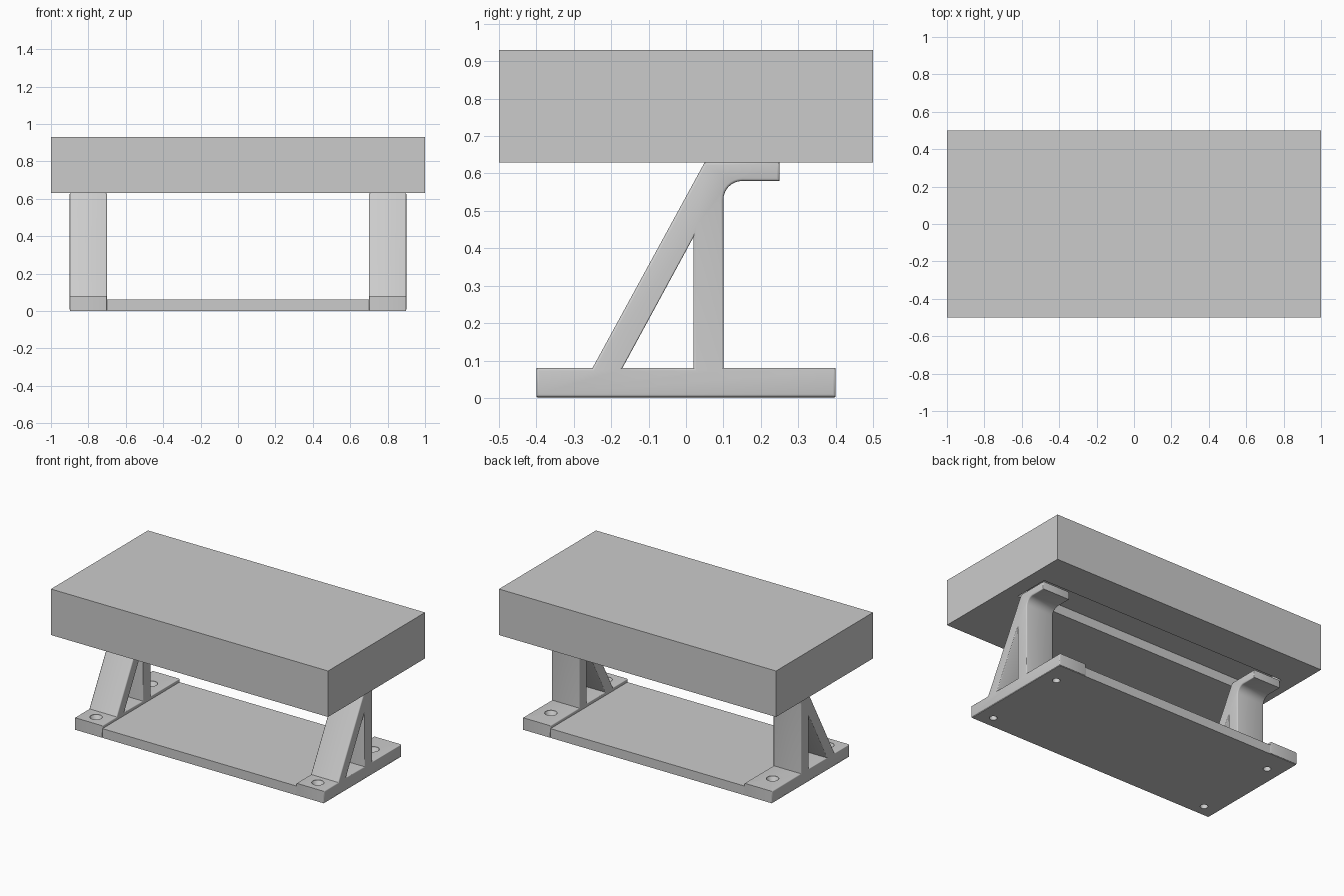
import bpy, bmesh, math
from mathutils import Matrix

if "Cube" in bpy.data.objects:
    bpy.data.objects.remove(bpy.data.objects["Cube"])

grey = bpy.data.materials.new("light grey")
grey.use_nodes = True
colour = (0.6, 0.6, 0.6, 1)
grey.diffuse_color = colour
grey.node_tree.nodes["Principled BSDF"].inputs["Base Color"].default_value = colour

BEVEL = 0.007
HOLES = [(sx * 0.8, y) for sx in (-1, 1) for y in (-0.32, 0.25)]


def add_mesh(name, mesh):
    obj = bpy.data.objects.new(name, mesh)
    bpy.context.collection.objects.link(obj)
    mesh.materials.clear()
    mesh.materials.append(grey)
    return obj


def box(name, x, y, z):
    """Box from three (low, high) ranges."""
    bm = bmesh.new()
    bmesh.ops.create_cube(bm, size=1)
    for v in bm.verts:
        v.co = [r[0] if c < 0 else r[1] for c, r in zip(v.co, (x, y, z))]
    mesh = bpy.data.meshes.new(name)
    bm.to_mesh(mesh)
    bm.free()
    return add_mesh(name, mesh)


def screw_hole_cutter(rings, sides=32):
    """Turned countersunk plugs, one at every screw position."""
    bm = bmesh.new()
    for cx, cy in HOLES:
        loops = [[bm.verts.new((cx + r * math.cos(math.tau * i / sides),
                                cy + r * math.sin(math.tau * i / sides), z))
                  for i in range(sides)] for r, z in rings]
        bm.faces.new(loops[0][::-1])
        bm.faces.new(loops[-1])
        for a, b in zip(loops, loops[1:]):
            for i in range(sides):
                j = (i + 1) % sides
                bm.faces.new((a[i], a[j], b[j], b[i]))
    mesh = bpy.data.meshes.new("screw_hole_cutter")
    bm.to_mesh(mesh)
    bm.free()
    return add_mesh("screw_hole_cutter", mesh)


def cut(obj, cutter):
    mod = obj.modifiers.new("cut", 'BOOLEAN')
    mod.operation = 'DIFFERENCE'
    mod.solver = 'EXACT'
    mod.object = cutter
    cutter.hide_render = True
    cutter.hide_set(True)


def bracket_mesh(outlines, width):
    """Extrude a side profile with rounded rims, centred on x = 0."""
    curve = bpy.data.curves.new("bracket_profile", 'CURVE')
    curve.dimensions = '2D'
    curve.fill_mode = 'BOTH'
    curve.extrude = width / 2 - BEVEL
    curve.bevel_depth = BEVEL
    curve.bevel_resolution = 2
    curve.offset = -BEVEL
    for points in outlines:
        spline = curve.splines.new('POLY')
        spline.points.add(len(points) - 1)
        for p, (y, z) in zip(spline.points, points):
            p.co = (y, z, 0, 1)
        spline.use_cyclic_u = True
    helper = bpy.data.objects.new("bracket_profile", curve)
    bpy.context.collection.objects.link(helper)
    deps = bpy.context.evaluated_depsgraph_get()
    mesh = bpy.data.meshes.new_from_object(helper.evaluated_get(deps))
    bpy.data.objects.remove(helper)
    # Stand the profile up: drawn axes become y and z, depth becomes x
    mesh.transform(Matrix(((0, 0, 1, 0), (1, 0, 0, 0), (0, 1, 0, 0), (0, 0, 0, 1))))
    bm = bmesh.new()
    bm.from_mesh(mesh)
    bmesh.ops.remove_doubles(bm, verts=bm.verts, dist=0.0001)
    bmesh.ops.recalc_face_normals(bm, faces=bm.faces)
    bm.to_mesh(mesh)
    bm.free()
    return mesh


# Bracket side profile: foot, sloping brace, upright post, top tab with fillet
fillet = [(0.15 - 0.05 * math.sin(a), 0.53 + 0.05 * math.cos(a))
          for a in (math.pi / 2 * i / 8 for i in range(9))]
outer = [(-0.4, 0.003), (0.4, 0.003), (0.4, 0.08), (0.1, 0.08)] + fillet[::-1] + [
    (0.25, 0.58), (0.25, 0.63), (0.05, 0.63), (-0.25, 0.08), (-0.4, 0.08)]
window = [(-0.17, 0.08), (0.02, 0.43), (0.02, 0.08)]

holes = screw_hole_cutter([(0.023, -0.05), (0.023, 0.05), (0.037, 0.075), (0.037, 0.12)])

# Pair of brackets
smooth_parts = []
for side, x in (("left", 0.8), ("right", -0.8)):
    mesh = bracket_mesh([outer, window], 0.2)
    mesh.transform(Matrix.Translation((x, 0, 0)))
    bracket = add_mesh(side + "_bracket", mesh)
    cut(bracket, holes)
    smooth_parts.append(bracket)

# Base plate under both brackets
plate = box("base_plate", (-0.897, 0.897), (-0.397, 0.397), (0, 0.06))
cut(plate, holes)
smooth_parts.append(plate)

# Thick top block with a shallow channel in its underside
top = box("top_block", (-1, 1), (-0.5, 0.5), (0.63, 0.93))
cut(top, box("channel_cutter", (-0.9, 0.9), (0.02, 0.26), (0.5, 0.69)))

bpy.ops.object.select_all(action='DESELECT')
for obj in smooth_parts:
    obj.select_set(True)
bpy.context.view_layer.objects.active = smooth_parts[0]
bpy.ops.object.shade_smooth_by_angle(angle=math.radians(35))
